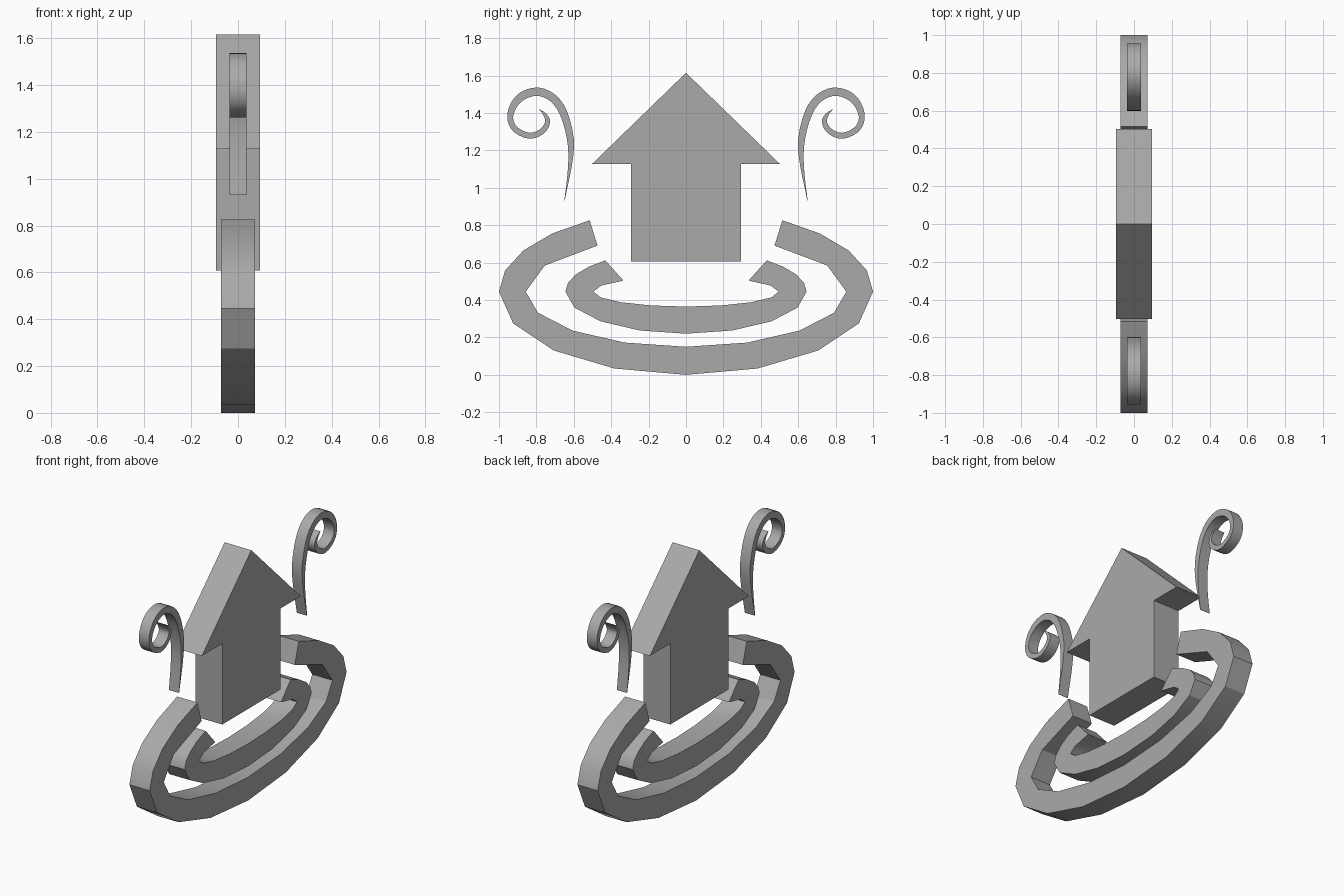
import bpy, bmesh
from math import sin, cos, radians
from mathutils import Vector

cube = bpy.data.objects.get("Cube")
if cube:
    bpy.data.objects.remove(cube)

GREY = (0.4, 0.4, 0.4, 1)
grey = bpy.data.materials.new("plain_grey")
grey.use_nodes = True
grey.diffuse_color = GREY
grey.node_tree.nodes["Principled BSDF"].inputs["Base Color"].default_value = GREY


def slab(name, polygons, half):
    """Extrude flat (y, z) polygons to a slab from x = -half to x = half."""
    bm = bmesh.new()
    for poly in polygons:
        bm.faces.new([bm.verts.new((-half, y, z)) for y, z in poly])
    bmesh.ops.remove_doubles(bm, verts=bm.verts, dist=0.0005)
    grown = bmesh.ops.extrude_face_region(bm, geom=bm.faces[:], use_keep_orig=True)
    moved = [v for v in grown["geom"] if isinstance(v, bmesh.types.BMVert)]
    bmesh.ops.translate(bm, verts=moved, vec=(2 * half, 0, 0))
    bmesh.ops.recalc_face_normals(bm, faces=bm.faces)
    mesh = bpy.data.meshes.new(name)
    bm.to_mesh(mesh)
    bm.free()
    mesh.materials.append(grey)
    obj = bpy.data.objects.new(name, mesh)
    bpy.context.collection.objects.link(obj)
    bpy.ops.object.select_all(action="DESELECT")
    obj.select_set(True)
    bpy.context.view_layer.objects.active = obj
    bpy.ops.object.shade_smooth_by_angle(angle=radians(30))
    return obj


def strip(outer, inner):
    """Quads between two matching outlines."""
    return [(outer[i], outer[i + 1], inner[i + 1], inner[i])
            for i in range(len(outer) - 1)]


def arc(width, height, end, coarse):
    """Open oval outline, symmetric in y, closing toward the given end angle."""
    angles = [-90 + 22.5 * i for i in range(4)] + [end * i / 4 for i in range(5)]
    pts = [Vector((width * cos(radians(a)), RING_Z + height * sin(radians(a))))
           for a in angles]
    if coarse:  # straight inner facets on the upper ends
        for i in (5, 7):
            pts[i] = (pts[i - 1] + pts[i + 1]) / 2
    return [Vector((-p.x, p.y)) for p in reversed(pts[1:])] + pts


def spline(points, steps):
    """Catmull-Rom samples through the points."""
    p = [Vector(q) for q in points]
    p = [2 * p[0] - p[1]] + p + [2 * p[-1] - p[-2]]
    out = []
    for a, b, c, d in zip(p, p[1:], p[2:], p[3:]):
        for s in range(steps):
            t = s / steps
            out.append(0.5 * (2 * b + (c - a) * t + (2 * a - 5 * b + 4 * c - d) * t**2
                              + (3 * b - a - 3 * c + d) * t**3))
    return out + [p[-2]]


# Upright arrow
half_arrow = [(0.295, 0.607), (0.295, 1.127), (0.503, 1.127)]
arrow = half_arrow + [(0, 1.615)] + [(-y, z) for y, z in reversed(half_arrow)]
slab("arrow", [arrow], 0.095)

# Two open oval rings
RING_Z = 0.445
slab("outer_ring", strip(arc(1, 0.445, 59, False), arc(0.857, 0.295, 56.5, True)), 0.072)
slab("inner_ring", strip(arc(0.645, 0.225, 48, False), arc(0.495, 0.08, 47.5, True)), 0.072)

# Tapering curls: centre line (y, z) and width
curl_path = [(0.65, 0.93, 0), (0.62, 1.12, 0.02), (0.618, 1.26, 0.036),
             (0.655, 1.4, 0.042), (0.712, 1.48, 0.044), (0.79, 1.514, 0.044),
             (0.87, 1.494, 0.044), (0.922, 1.44, 0.038), (0.94, 1.37, 0.031),
             (0.91, 1.31, 0.032), (0.835, 1.278, 0.032), (0.77, 1.302, 0.031),
             (0.74, 1.35, 0.027), (0.753, 1.39, 0.018), (0.785, 1.42, 0)]
samples = spline(curl_path, 3)
left_edge, right_edge = [], []
for i, s in enumerate(samples):
    run = (samples[min(i + 1, len(samples) - 1)] - samples[max(i - 1, 0)]).xy.normalized()
    side = Vector((-run.y, run.x)) * max(s.z, 0.002) / 2
    left_edge.append(s.xy + side)
    right_edge.append(s.xy - side)
curls = slab("curls", strip(left_edge, right_edge), 0.036)
mirror = curls.modifiers.new("mirror", "MIRROR")
mirror.use_axis = (False, True, False)
